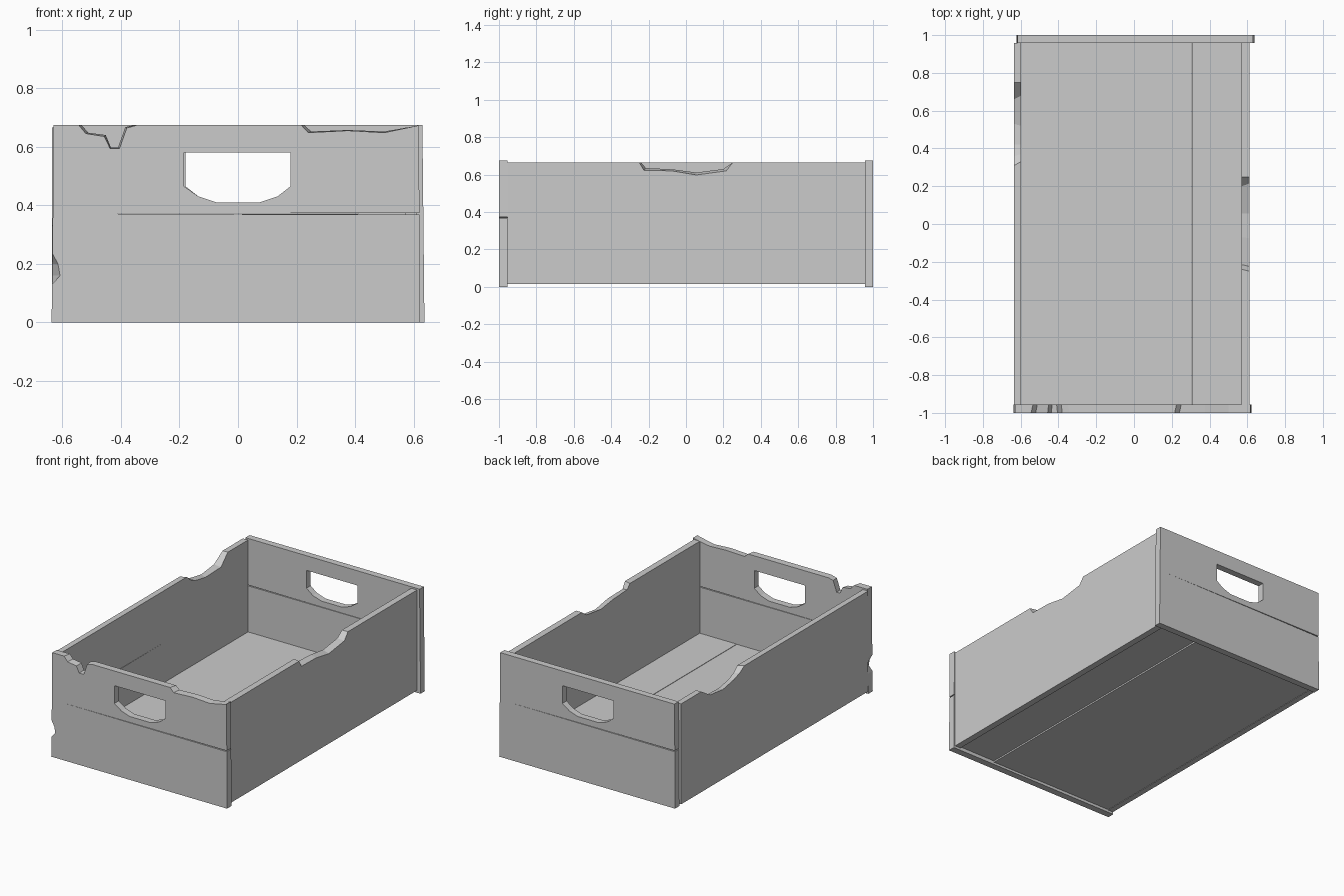
import bpy, bmesh
from mathutils import Vector

if "Cube" in bpy.data.objects:
    bpy.data.objects.remove(bpy.data.objects["Cube"])


def slab(name, near, far, to_near, to_far, holes=()):
    """Solid board between two matching 2D outlines, with optional holes."""
    bm = bmesh.new()
    rims = ([], [])
    for a, b in [(near, far)] + [(h, h) for h in holes]:
        va = [bm.verts.new(to_near(*p)) for p in a]
        vb = [bm.verts.new(to_far(*p)) for p in b]
        n = len(va)
        for i in range(n):
            j = (i + 1) % n
            rims[0].append(bm.edges.new((va[i], va[j])))
            rims[1].append(bm.edges.new((vb[i], vb[j])))
            bm.faces.new((va[i], va[j], vb[j], vb[i]))
    for rim in rims:
        bmesh.ops.triangle_fill(bm, edges=rim, use_beauty=True)
    bmesh.ops.recalc_face_normals(bm, faces=bm.faces)
    mesh = bpy.data.meshes.new(name)
    bm.to_mesh(mesh)
    bm.free()
    obj = bpy.data.objects.new(name, mesh)
    bpy.context.collection.objects.link(obj)
    return obj


def at_y(y):
    return lambda u, v: Vector((u, y, v))


def at_x(x):
    return lambda u, v: Vector((x, u, v))


def at_z(z):
    return lambda u, v: Vector((u, v, z))


H = 0.675
handle = [(-0.185, 0.58), (-0.185, 0.465), (-0.135, 0.43), (-0.075, 0.41),
          (0.075, 0.41), (0.135, 0.43), (0.18, 0.465), (0.18, 0.58)]

# End panel outline: bottom, right edge with the tapering plank gap
base = [(-0.637, 0), (0.622, 0), (0.62, 0.368), (-0.59, 0.3705),
        (0.62, 0.374), (0.617, H)]

# Front panel: worn top edge and chipped left corner
front_out = base + [(0.61, 0.671), (0.5, 0.648), (0.375, 0.655), (0.24, 0.648), (0.215, H),
                    (-0.34, H), (-0.38, 0.664), (-0.405, 0.594), (-0.437, 0.594),
                    (-0.457, 0.635), (-0.52, 0.645), (-0.545, H), (-0.63, H),
                    (-0.634, 0.235), (-0.615, 0.2), (-0.608, 0.16), (-0.635, 0.13)]
front_in = base + [(0.615, 0.672), (0.5, 0.652), (0.375, 0.657), (0.25, 0.652), (0.225, H),
                   (-0.35, H), (-0.385, 0.667), (-0.41, 0.597), (-0.434, 0.597),
                   (-0.452, 0.64), (-0.512, 0.648), (-0.535, H), (-0.63, H),
                   (-0.634, 0.235), (-0.633, 0.2), (-0.633, 0.16), (-0.635, 0.13)]
slab("front_panel", front_out, front_in, at_y(-1), at_y(-0.955), [handle])

# Back panel: same board turned around, undamaged
back = [(-x, z) for x, z in base + [(-0.63, H)]]
slab("back_panel", back, back, at_y(1), at_y(0.957), [[(-x, z) for x, z in handle]])

# Right side: one broad chip in the top edge
Y0, Y1, Z0, Z1 = -0.955, 0.957, 0.015, 0.665
right_out = [(Y0, Z0), (Y1, Z0), (Y1, Z1), (0.25, Z1), (0.215, 0.62),
             (0.055, 0.598), (-0.075, 0.62), (-0.225, 0.623), (-0.25, Z1), (Y0, Z1)]
right_in = [(Y0, Z0), (Y1, Z0), (Y1, Z1), (0.25, Z1), (0.2, 0.63),
            (0.055, 0.611), (-0.07, 0.628), (-0.215, 0.635), (-0.24, Z1), (Y0, Z1)]
slab("right_side", right_out, right_in, at_x(0.612), at_x(0.57))

# Left side: chip near the back and a hairline crack on the inner face
left_top = [(Y0, Z0), (Y1, Z0), (Y1, Z1), (0.75, Z1)]
left_out = left_top + [(0.66, 0.61), (0.53, 0.595), (0.42, 0.615), (0.36, 0.635), (0.31, Z1), (Y0, Z1),
                       (Y0, 0.332), (Y0 + 0.005, 0.33), (Y0, 0.328)]
left_in = left_top + [(0.68, 0.595), (0.52, 0.59), (0.42, 0.608), (0.37, 0.63), (0.33, Z1), (Y0, Z1),
                      (Y0, 0.333), (0.17, 0.33), (Y0, 0.328)]
slab("left_side", left_out, left_in, at_x(-0.635), at_x(-0.598))

# Floor: three boards with fine gaps and slightly uneven undersides
for name, x0, x1, low, top in [("floor_board_left", -0.598, -0.022, 0.018, 0.07),
                               ("floor_board_middle", -0.02, 0.304, 0.015, 0.069),
                               ("floor_board_right", 0.306, 0.57, 0.023, 0.07)]:
    rect = [(x0, Y0), (x1, Y0), (x1, Y1), (x0, Y1)]
    slab(name, rect, rect, at_z(low), at_z(top))
